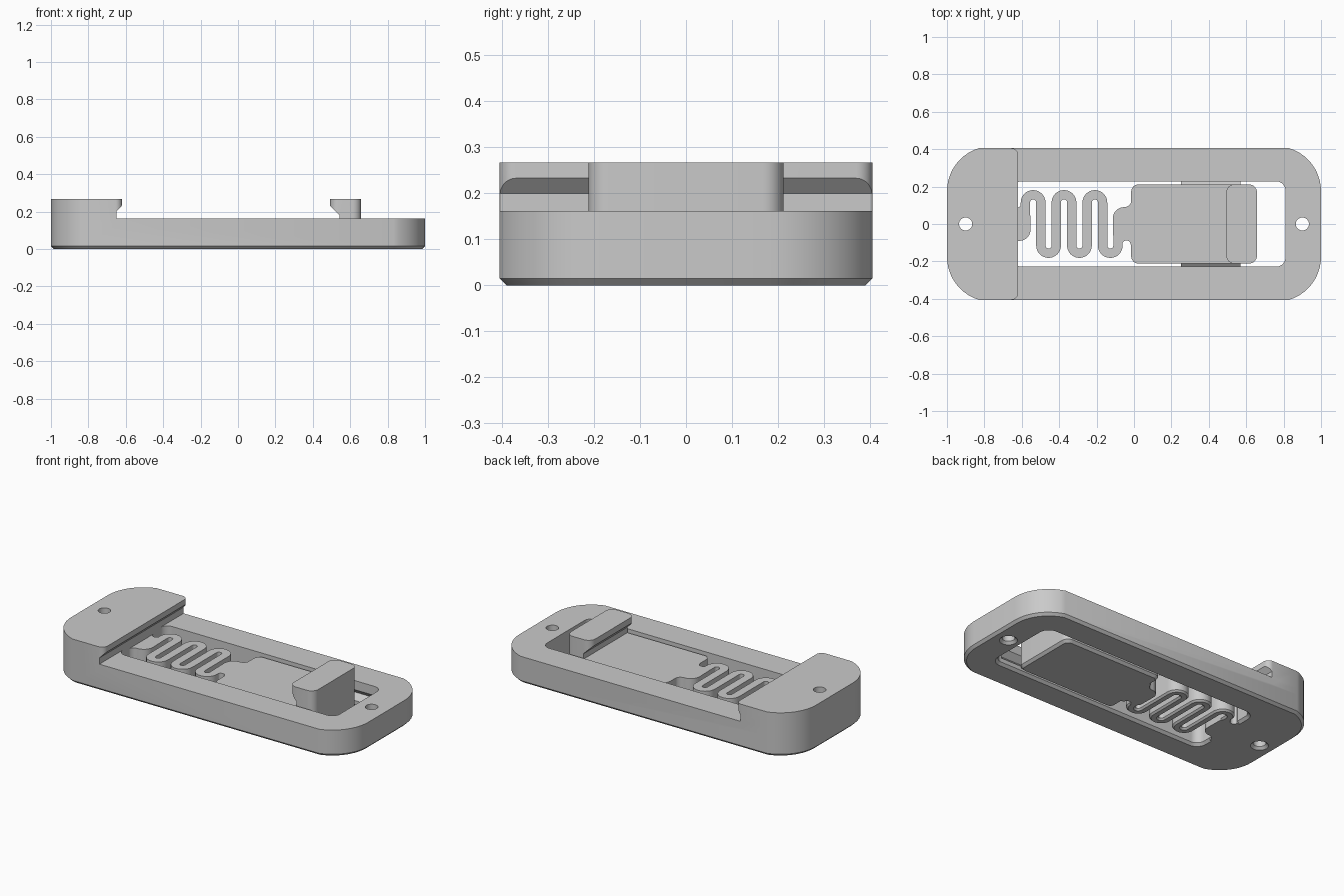
import bpy, bmesh
from math import sin, cos, pi, radians
from mathutils import Vector

cube = bpy.data.objects.get("Cube")
if cube:
    bpy.data.objects.remove(cube, do_unlink=True)

grey = bpy.data.materials.new("plain grey")
grey.use_nodes = True
GREY = (0.59, 0.59, 0.59, 1)
grey.diffuse_color = GREY
grey.node_tree.nodes["Principled BSDF"].inputs["Base Color"].default_value = GREY

CH = 0.015                      # bottom chamfer
TOP, LIP = 0.162, 0.267         # frame top and clamp top
LOW, HIGH = 0.0, 0.147          # slider plate bottom and top
WALL = -0.65                    # closed end of the window


def arc(cx, cy, r, a0, a1, n=10):
    angles = [radians(a0 + (a1 - a0) * i / n) for i in range(n + 1)]
    return [(cx + r * cos(a), cy + r * sin(a)) for a in angles]


def rounded(x0, x1, hy, rl, rr, d=0.0, al=90, ar=90):
    """Rounded rectangle with separate left and right radii and sweeps, grown by d."""
    x0, x1, hy, rl, rr = x0 - d, x1 + d, hy + d, rl + d, rr + d
    yl, yr = hy - rl * sin(radians(al)), hy - rr * sin(radians(ar))
    return (arc(x1 - rr, yr, rr, 0, ar) + arc(x0 + rl, yl, rl, 180 - al, 180)
            + arc(x0 + rl, -yl, rl, 180, 180 + al) + arc(x1 - rr, -yr, rr, 360 - ar, 360))


def flat(outline, z):
    return [(x, y, z) for x, y in outline]


def loft(name, layers):
    """Closed solid through matching rings of points."""
    bm = bmesh.new()
    rings = [[bm.verts.new(p) for p in ring] for ring in layers]
    n = len(rings[0])
    for a, b in zip(rings, rings[1:]):
        for i in range(n):
            j = (i + 1) % n
            bm.faces.new((a[i], a[j], b[j], b[i]))
    bm.faces.new(rings[0][::-1])
    bm.faces.new(rings[-1])
    bmesh.ops.remove_doubles(bm, verts=bm.verts, dist=1e-5)
    bmesh.ops.recalc_face_normals(bm, faces=bm.faces)
    mesh = bpy.data.meshes.new(name)
    bm.to_mesh(mesh)
    bm.free()
    mesh.materials.append(grey)
    ob = bpy.data.objects.new(name, mesh)
    bpy.context.collection.objects.link(ob)
    return ob


def activate(ob):
    bpy.ops.object.select_all(action='DESELECT')
    ob.select_set(True)
    bpy.context.view_layer.objects.active = ob


def combine(ob, other, operation):
    activate(ob)
    mod = ob.modifiers.new("combine", 'BOOLEAN')
    mod.operation, mod.solver, mod.object = operation, 'EXACT', other
    bpy.ops.object.modifier_apply(modifier=mod.name)
    bpy.data.objects.remove(other, do_unlink=True)


def side_prism(name, profile, y0, y1):
    return loft(name, [[(x, y, z) for x, z in profile] for y in (y0, y1)])


def vee(name, x0, x1, side, inner, tip, half):
    """Wedge running along x, pointing sideways."""
    mid = (LOW + HIGH) / 2
    section = [(inner, mid - half), (tip, mid), (inner, mid + half)]
    return loft(name, [[(x, side * y, z) for y, z in section] for x in (x0, x1)])


# Frame: chamfered base with a raised clamp end
CORNER, SWEEP = 0.24, 73


def hull(d=0):
    return rounded(-1, 1, 0.405, CORNER, CORNER, d, SWEEP, SWEEP)


frame = loft("frame", [flat(hull(-CH), 0), flat(hull(), CH), flat(hull(), TOP)])
plan = rounded(-1, -0.62, 0.405, CORNER, 0.035, al=SWEEP)
clamp = loft("clamp_end", [flat(plan, 0.12), flat(plan, LIP)])
undercut = [(WALL, TOP), (WALL, 0.2), (-0.6, 0.255), (-0.6, TOP)]
combine(clamp, side_prism("undercut", undercut, -0.5, 0.5), 'DIFFERENCE')
combine(frame, clamp, 'UNION')


# Window, screw holes and guide grooves
def cut_through(shape, top):
    combine(frame, loft("cutter", [flat(shape(2 * CH), -CH), flat(shape(0), CH),
                                   flat(shape(0), top)]), 'DIFFERENCE')


cut_through(lambda d: rounded(WALL, 0.81, 0.228, 0.05, 0.05, d), 0.19)
for x in (-0.9, 0.9):
    cut_through(lambda d: arc(x, 0, 0.035 + d, 0, 348.75, 31), 0.4)
for side in (-1, 1):
    combine(frame, vee("groove", 0.25, 0.76, side, 0.2, 0.262, 0.06), 'DIFFERENCE')


# Slider: plate, hook and guide tongues
def plate(d=0):
    return rounded(-0.015, 0.658, 0.212, 0.04, 0.045, d)


slider = loft("slider", [flat(plate(-CH), LOW), flat(plate(), LOW + CH), flat(plate(), HIGH)])
plan = rounded(0.493, 0.658, 0.212, 0.045, 0.045)
hook = loft("hook", [flat(plan, 0.09), flat(plan, LIP)])
undercut = [(0.4, 0.05), (0.543, 0.05), (0.543, 0.18), (0.493, 0.23), (0.4, 0.323)]
combine(hook, side_prism("hook_undercut", undercut, -0.3, 0.3), 'DIFFERENCE')
combine(slider, hook, 'UNION')
for side in (-1, 1):
    combine(slider, vee("tongue", 0.25, 0.57, side, 0.19, 0.24, 0.04), 'UNION')

# Serpentine spring: a ribbon swept along parallel strands
MID, PITCH, REACH = -0.333, 0.0825, 0.115
strands = [MID + (i - 3) * PITCH for i in range(7)]
path = [(strands[0], -0.03)]
for i, x in enumerate(strands[:-1]):
    s = 1 if i % 2 == 0 else -1
    path += arc(x + PITCH / 2, s * REACH, PITCH / 2, 180, 180 - s * 180, 16)
path.append((strands[-1], 0.03))


def ribbon(w):
    left, right = [], []
    for i, p in enumerate(path):
        a, b = path[max(i - 1, 0)], path[min(i + 1, len(path) - 1)]
        t = (Vector(b) - Vector(a)).normalized()
        n = Vector((-t.y, t.x)) * w
        left.append(tuple(Vector(p) + n))
        right.append(tuple(Vector(p) - n))
    return left + right[::-1]


spring = loft("spring", [flat(ribbon(0.015), LOW), flat(ribbon(0.025), LOW + 0.01),
                         flat(ribbon(0.025), HIGH)])

# Filleted necks joining the spring to the plate and to the frame
neck = ([(0.01, 0.13)] + arc(-0.053, 0.13, 0.04, 360, 270) + arc(-0.053, 0.03, 0.06, 90, 180)
        + [(-0.1105, -0.08), (-0.063, -0.11)] + arc(-0.0405, -0.11, 0.0225, 180, 0)
        + [(0.01, -0.11)])
turned = [(2 * MID - x, -y) for x, y in neck]
for outline in (neck, turned):
    combine(spring, loft("neck", [flat(outline, LOW), flat(outline, HIGH)]), 'UNION')
combine(slider, spring, 'UNION')
slider.name = "spring_slider"

for ob in (frame, slider):
    activate(ob)
    bpy.ops.object.shade_smooth_by_angle(angle=radians(30))
